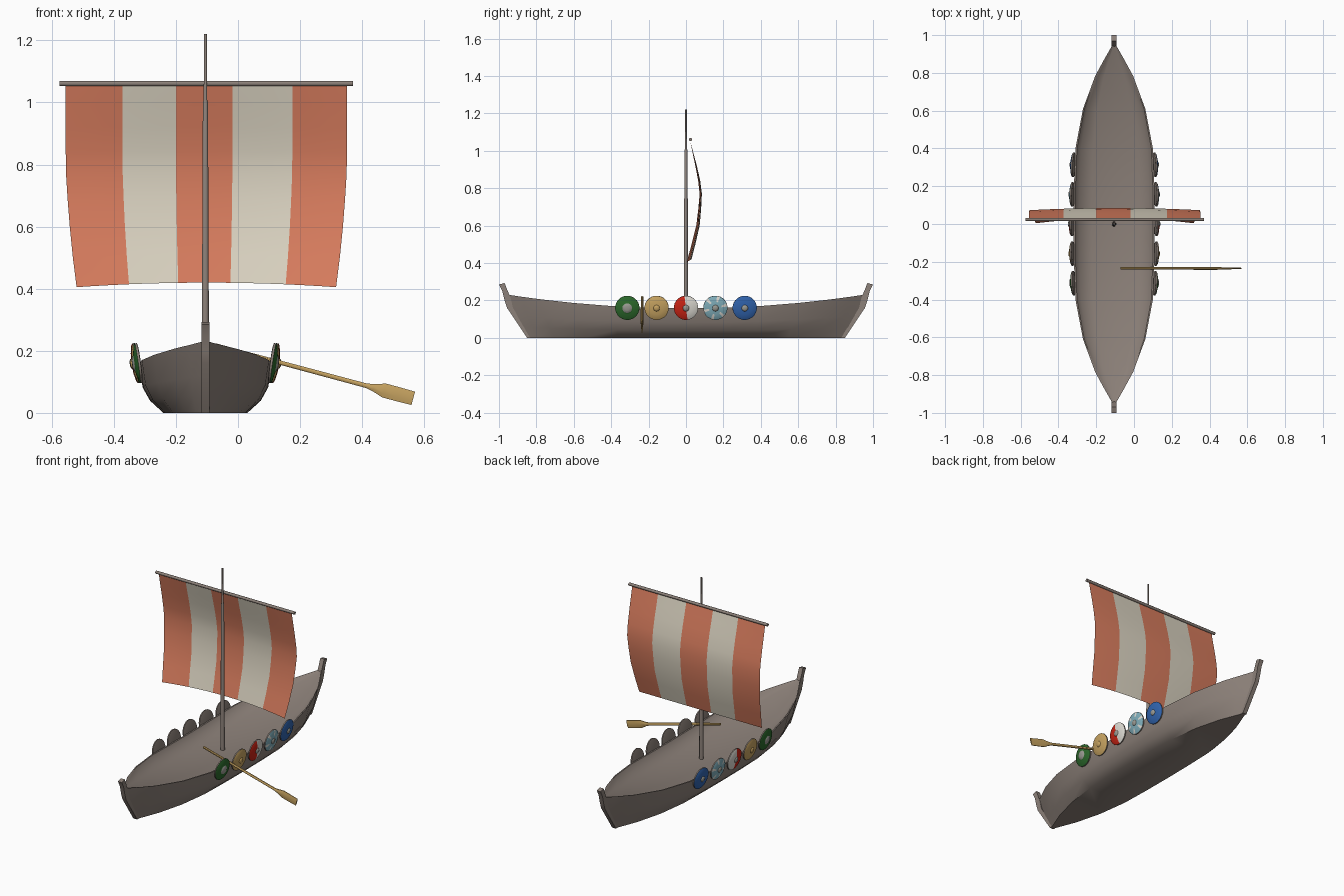
import bpy, bmesh, math
from mathutils import Vector, Matrix

if "Cube" in bpy.data.objects:
    bpy.data.objects.remove(bpy.data.objects["Cube"])

CX = -0.105  # hull centre line


def mat(name, rgb):
    m = bpy.data.materials.new(name)
    lin = [c / 12.92 if c <= 0.04045 else ((c + 0.055) / 1.055) ** 2.4 for c in rgb]
    m.diffuse_color = (*lin, 1)
    m.use_nodes = True
    m.node_tree.nodes["Principled BSDF"].inputs["Base Color"].default_value = m.diffuse_color
    return m


wood = mat("weathered_wood", (0.55, 0.505, 0.475))
orange = mat("sail_orange", (0.85, 0.49, 0.37))
cream = mat("sail_cream", (0.86, 0.83, 0.76))
green = mat("green_paint", (0.17, 0.41, 0.17))
tan = mat("golden_wood", (0.78, 0.64, 0.38))
red = mat("red_paint", (0.80, 0.14, 0.08))
white = mat("white_paint", (0.86, 0.85, 0.82))
pale = mat("pale_blue_paint", (0.50, 0.68, 0.73))
blue = mat("blue_paint", (0.19, 0.39, 0.68))
steel = mat("grey_boss", (0.60, 0.60, 0.57))


def make(name, bm, mats, angle=40, normals=True):
    if normals:
        bmesh.ops.recalc_face_normals(bm, faces=bm.faces)
    me = bpy.data.meshes.new(name)
    bm.to_mesh(me)
    bm.free()
    for m in mats:
        me.materials.append(m)
    ob = bpy.data.objects.new(name, me)
    bpy.context.collection.objects.link(ob)
    bpy.ops.object.select_all(action='DESELECT')
    ob.select_set(True)
    bpy.context.view_layer.objects.active = ob
    bpy.ops.object.shade_smooth_by_angle(angle=math.radians(angle))
    return ob


def loft(bm, rings, closed=True, caps=True):
    """Join rows of points with quads; returns the faces row by row."""
    vs = [[bm.verts.new(p) for p in r] for r in rings]
    n = len(rings[0])
    out = []
    for a, b in zip(vs, vs[1:]):
        row = []
        for i in range(n if closed else n - 1):
            j = (i + 1) % n
            row.append(bm.faces.new((a[i], a[j], b[j], b[i])))
        out.append(row)
    if caps:
        bm.faces.new(vs[0])
        bm.faces.new(vs[-1])
    return out


def ring(r, z, n, ry=None):
    return [Vector((r * math.cos(2 * math.pi * (i + .5) / n),
                    (ry or r) * math.sin(2 * math.pi * (i + .5) / n), z)) for i in range(n)]


# hull: half widths along the length, lofted through a closed dished section
half = [(0, .215), (.2, .213), (.4, .205), (.61, .165), (.785, .10), (.88, .048), (.95, .008)]
stations = [(-y, w) for y, w in reversed(half[1:])] + half
rings = []
for y, w in stations:
    t = (y / .95) ** 2
    top = .157 + .073 * t
    dip = .05 * (1 - t) + .004
    # width factor, height, length factor
    side = [(.63, 0, .895), (.83, top * .25, .925), (.94, top * .52, .96), (1, top, 1),
            (.96, top, 1), (.86, top - dip * .6, .995), (.55, top - dip, .99)]
    right = [(CX + w * f, y * k, z) for f, z, k in side]
    left = [(CX - w * f, y * k, z) for f, z, k in reversed(side)]
    rings.append(right + left)
bm = bmesh.new()
loft(bm, rings)
make("hull", bm, [wood], 45)

# stem and stern posts: a curved side profile given a narrow width
profile = [(.85, 0), (.957, .16), (.97, .20), (.982, .25), (1.0, .285), (.97, .293),
           (.955, .255), (.938, .215), (.925, .16), (.83, 0)]
for s, name in ((-1, "stem_post"), (1, "stern_post")):
    bm = bmesh.new()
    loft(bm, [[(CX + dx, s * y, z) for y, z in profile] for dx in (-.013, .013)])
    make(name, bm, [wood])

# mast with a thinner top section
bm = bmesh.new()
loft(bm, [ring(r, z, 8) for r, z in ((.013, .09), (.009, 1.0), (.006, 1.01), (.005, 1.22))])
bm.transform(Matrix.Translation((CX, 0, 0)))
make("mast", bm, [wood], 50)

# yard
bm = bmesh.new()
loft(bm, [ring(.009, z, 8) for z in (-.473, .473)])
bm.transform(Matrix.Translation((-.102, .024, 1.061)) @ Matrix.Rotation(math.pi / 2, 4, 'Y'))
make("yard", bm, [wood], 50)

# sail: billowed sheet with stripes; rows are z, half width, billow at edge, extra at centre
rows = [(1.055, .453, .022, 0), (.99, .453, .035, .004), (.92, .453, .05, .008),
        (.84, .453, .065, .011), (.77, .452, .073, .012), (.69, .447, .066, .015),
        (.60, .440, .055, .018), (.50, .430, .03, .022), (.405, .418, .004, .026)]
stops = [-.453, -.27, -.098, .084, .277, .453]
us = []
for a, b in zip(stops, stops[1:]):
    us += [a + (b - a) * k / 3 for k in range(3)]
us.append(stops[-1])
grid = []
for k, (z, hw, by, ex) in enumerate(rows):
    low = max(0, (.6 - z) / .2) * .015
    grid.append([(-.102 + u / .453 * hw, by + ex * (1 - (u / .453) ** 2),
                  z + low * (1 - (u / .453) ** 2)) for u in us])
bm = bmesh.new()
for row in loft(bm, grid, closed=False, caps=False):
    for i, f in enumerate(row):
        f.material_index = (i // 3) % 2
make("sail", bm, [orange, cream], 60)

# shields: domed discs with a wooden back and a boss, painted by rule
N = 24
paint = [
    ("green", [green], lambda a, i: 0),
    ("golden", [tan], lambda a, i: 0),
    ("halved", [red, white], lambda a, i: 0 if math.cos(a) < 0 else 1),
    ("pale_blue", [pale, white], lambda a, i: 1 if i % 4 == 0 else 0),
    ("blue", [blue], lambda a, i: 0),
]
for side, sname in ((1, "right"), (-1, "left")):
    for k, (cname, cols, rule) in enumerate(paint):
        y = (k - 2) * .157
        boss_r = .026 if k == 0 else .017
        boss = tan if k == 1 else steel
        bm = bmesh.new()
        faces = loft(bm, [ring(r, z, N) for r, z in
                          ((.055, -.008), (.065, -.006), (.065, .001), (.058, .005), (.034, .010),
                           (boss_r, .0115), (boss_r * .85, .015), (boss_r * .45, .018))])
        bm.faces.ensure_lookup_table()
        bm.faces[-1].material_index = 1
        for j, row in enumerate(faces):
            for i, f in enumerate(row):
                a = 2 * math.pi * (i + 1) / N
                if j >= 5:
                    f.material_index = 1
                elif j >= 2:
                    f.material_index = 2 + (0 if (j == 4 and k == 3) else rule(a, i))
        # local x -> y, local y -> z, local z -> outwards
        m = Matrix(((0, 0, 1, 0), (1, 0, 0, 0), (0, 1, 0, 0), (0, 0, 0, 1)))
        x = .226 - .08 * y * y
        m = (Matrix.Translation((CX, 0, 0)) @ Matrix.Diagonal((side, 1, 1, 1))
             @ Matrix.Translation((x, y, .16)) @ Matrix.Rotation(.15 * y, 4, 'Z')
             @ Matrix.Rotation(math.radians(8), 4, 'Y') @ m)
        bm.transform(m)
        make(f"{cname}_shield_{sname}", bm, [wood, boss] + cols, 40)

# oar: round shaft flattening into a blade
bm = bmesh.new()
sections = [(0, .007, .007), (.50, .008, .008), (.525, .013, .008), (.56, .025, .006),
            (.60, .025, .005), (.657, .024, .004)]
loft(bm, [ring(a, s, 8, b) for s, a, b in sections])
bm.transform(Matrix.Translation((-.07, -.235, .217))
             @ Matrix.Rotation(math.pi / 2 + math.radians(15), 4, 'Y'))
make("oar", bm, [tan], 40)
